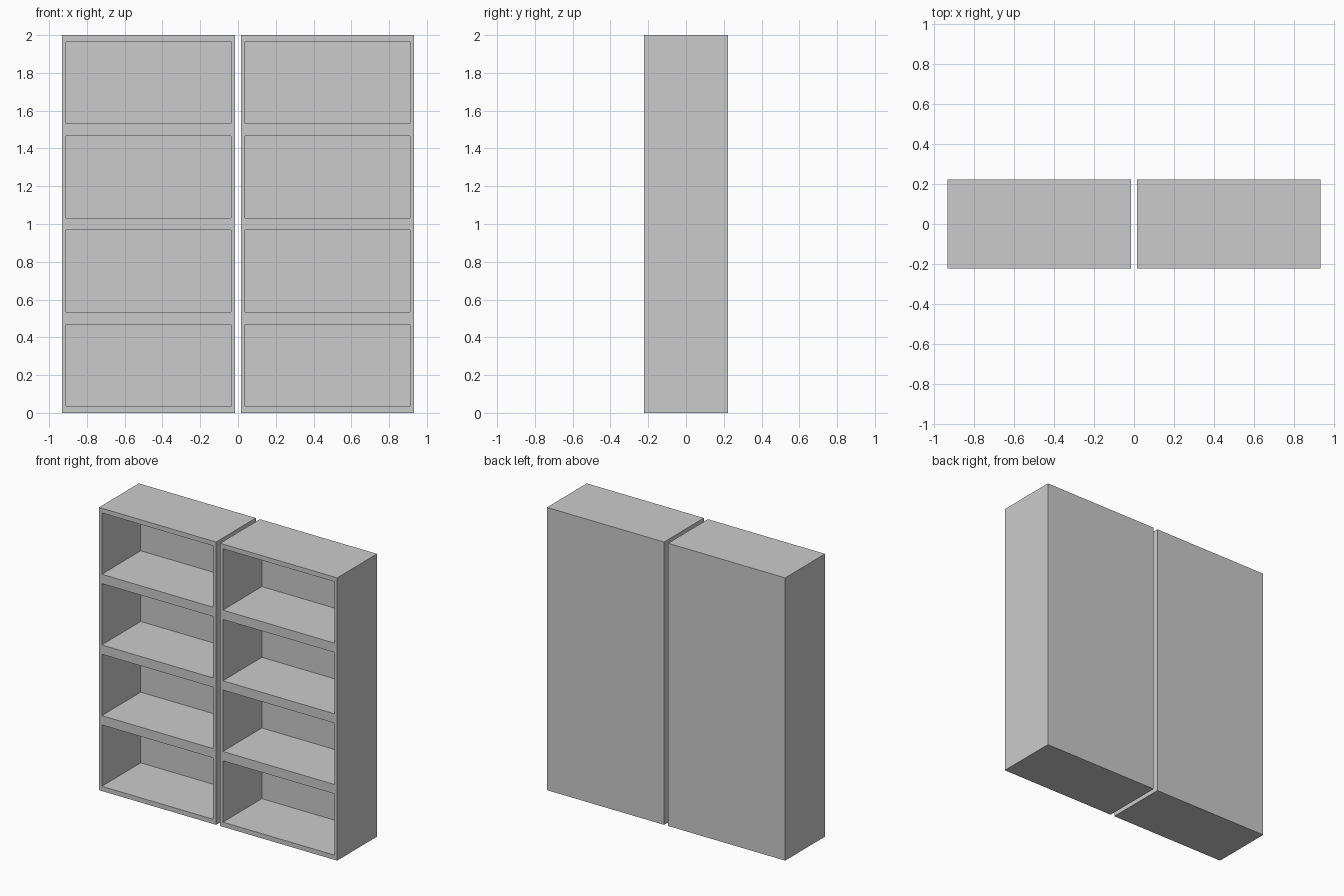
import bpy, bmesh
from mathutils import Vector

if "Cube" in bpy.data.objects:
    bpy.data.objects.remove(bpy.data.objects["Cube"])

X0, X1 = 0.016, 0.932        # inner and outer side of one bookcase
Y = 0.2225                   # half depth
HEIGHT, BAYS = 2.0, 4
SIDE, SHELF, BACK = 0.022, 0.033, 0.01


def bookcase(name, sign):
    bm = bmesh.new()
    xs = [sign * x for x in (X0, X0 + SIDE, X1 - SIDE, X1)]
    bay = HEIGHT / BAYS
    zs = [0.0]
    for i in range(BAYS):
        zs += [i * bay + SHELF, (i + 1) * bay - SHELF]
    zs.append(HEIGHT)

    # front face as a grid of frame strips and openings
    grid = [[bm.verts.new((x, -Y, z)) for x in xs] for z in zs]
    openings = []
    for j in range(len(zs) - 1):
        for i in range(3):
            f = bm.faces.new((grid[j][i], grid[j][i + 1],
                              grid[j + 1][i + 1], grid[j + 1][i]))
            if i == 1 and j % 2 == 1:
                openings.append(f)

    # outer shell: sides, top, bottom and back
    corners = [grid[0][0], grid[0][3], grid[-1][3], grid[-1][0]]
    left = [row[0] for row in grid]
    right = [row[3] for row in grid]
    loop = grid[0] + right[1:] + grid[-1][-2::-1] + left[-2:0:-1]
    back = {v: bm.verts.new((v.co.x, Y, v.co.z)) for v in corners}
    bm.faces.new([back[v] for v in corners])
    for a, b in zip(corners, corners[1:] + corners[:1]):
        s, e = loop.index(a), loop.index(b)
        run = loop[s:e + 1] if e > s else loop[s:] + [b]
        bm.faces.new(run + [back[b], back[a]])

    # push the compartments back to the thin rear panel
    for f in openings:
        r = bmesh.ops.extrude_discrete_faces(bm, faces=[f])
        bmesh.ops.translate(bm, verts=r["faces"][0].verts[:],
                            vec=Vector((0, 2 * Y - BACK, 0)))
    bmesh.ops.recalc_face_normals(bm, faces=bm.faces[:])

    mesh = bpy.data.meshes.new(name)
    bm.to_mesh(mesh)
    bm.free()
    bpy.context.collection.objects.link(bpy.data.objects.new(name, mesh))


bookcase("left_bookcase", -1)
bookcase("right_bookcase", 1)
